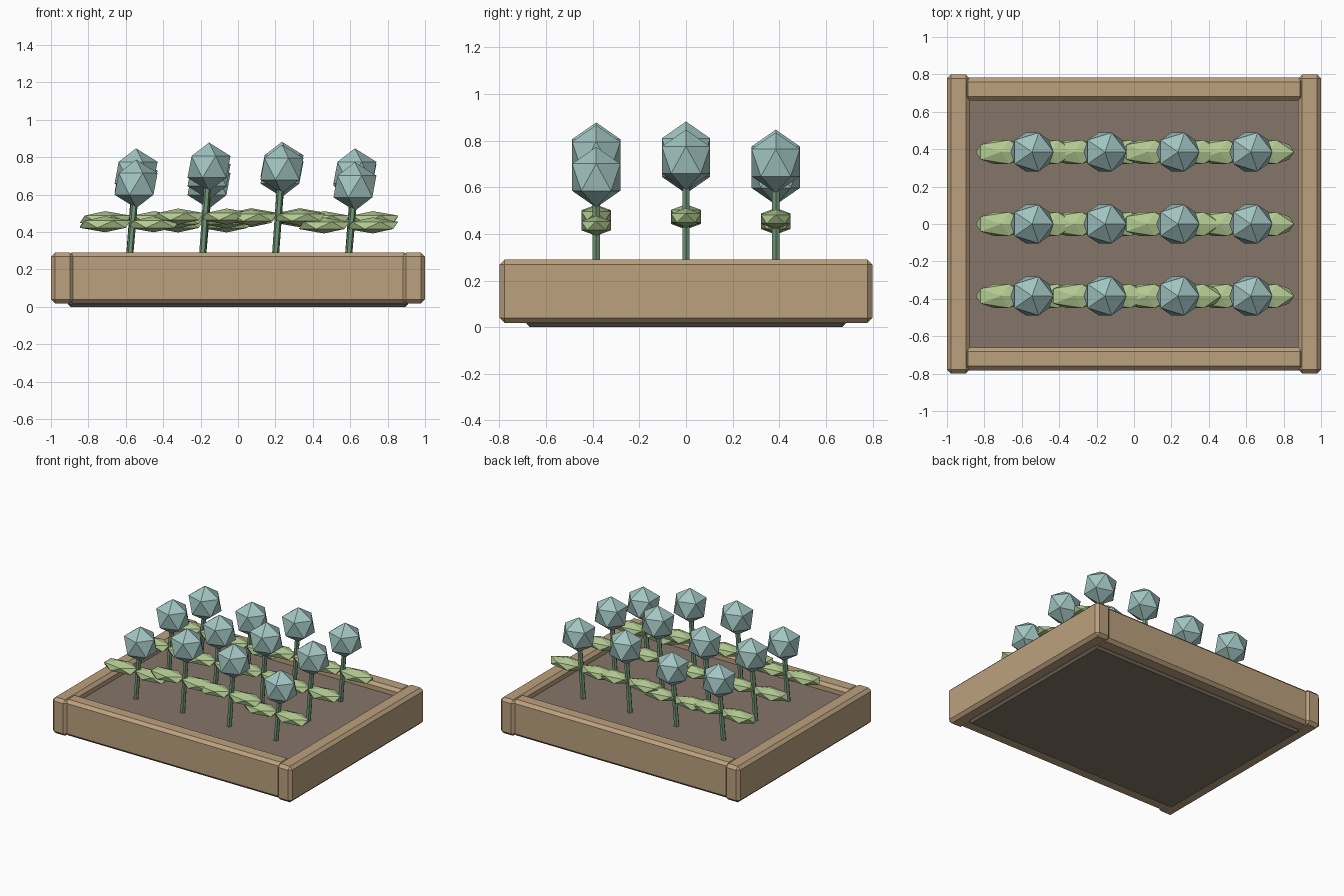
import bpy, bmesh
from mathutils import Matrix, Vector

if "Cube" in bpy.data.objects:
    bpy.data.objects.remove(bpy.data.objects["Cube"])


def material(name, rgb):
    m = bpy.data.materials.new(name)
    m.diffuse_color = (*rgb, 1)
    m.use_nodes = True
    m.node_tree.nodes["Principled BSDF"].inputs["Base Color"].default_value = m.diffuse_color
    return m


WOOD = material("tan wood", (0.50, 0.355, 0.21))
SOIL = material("brown soil", (0.235, 0.178, 0.141))
STEM = material("stem green", (0.17, 0.32, 0.19))
LEAF = material("leaf green", (0.445, 0.591, 0.283))
BLOOM = material("pale teal", (0.36, 0.56, 0.54))


def finish(bm, name, mat):
    mesh = bpy.data.meshes.new(name)
    bm.to_mesh(mesh)
    bm.free()
    mesh.materials.append(mat)
    bpy.context.collection.objects.link(bpy.data.objects.new(name, mesh))


def box(name, lo, hi, bevel, mat):
    lo, hi = Vector(lo), Vector(hi)
    bm = bmesh.new()
    bmesh.ops.create_cube(bm, size=1, matrix=Matrix.LocRotScale(
        (lo + hi) / 2, None, hi - lo))
    bmesh.ops.bevel(bm, geom=bm.edges[:], offset=bevel, segments=1,
                    affect='EDGES')
    finish(bm, name, mat)


def ball(name, loc, scale, mat):
    bm = bmesh.new()
    bmesh.ops.create_icosphere(bm, subdivisions=1, radius=1,
                               matrix=Matrix.LocRotScale(loc, None, Vector(scale)))
    finish(bm, name, mat)


def rod(name, a, b, radius, mat):
    a, b = Vector(a), Vector(b)
    turn = Matrix.Rotation(0, 4, 'Z')
    d = b - a
    turn = d.to_track_quat('Z', 'Y').to_matrix().to_4x4()
    bm = bmesh.new()
    bmesh.ops.create_cone(bm, cap_ends=True, segments=6, radius1=radius,
                          radius2=radius, depth=d.length,
                          matrix=Matrix.Translation((a + b) / 2) @ turn)
    finish(bm, name, mat)


# Planter frame and soil
box("left_board", (-1, -0.8, 0.018), (-0.877, 0.8, 0.29), 0.022, WOOD)
box("right_board", (0.877, -0.8, 0.018), (1, 0.8, 0.29), 0.022, WOOD)
box("front_board", (-0.91, -0.782, 0.018), (0.91, -0.66, 0.29), 0.022, WOOD)
box("back_board", (-0.91, 0.66, 0.018), (0.91, 0.782, 0.29), 0.022, WOOD)
box("soil", (-0.91, -0.684, 0), (0.91, 0.684, 0.235), 0.015, SOIL)

# Bloom centre heights, one row each from front to back
rows = [(0.657, 0.748, 0.737, 0.643),
        (0.717, 0.703, 0.752, 0.717),
        (0.670, 0.655, 0.717, 0.705)]

# Plants: leaning stem, two leaves, one bloom
for r, heights in enumerate(rows):
    y = (r - 1) * 0.385
    for c, h in enumerate(heights):
        x = (c - 1.5) * 0.39
        tag = f"{r + 1}_{c + 1}"
        rod("stem_" + tag, (x, y, 0.2), (x + 0.036, y, h - 0.04), 0.0185, STEM)
        leaf_z = 0.435 + 0.45 * (h - 0.643)
        for side, sx in (("left", -1), ("right", 1)):
            ball(f"{side}_leaf_{tag}", (x + 0.005 + sx * 0.13, y, leaf_z),
                 (0.152, 0.075, 0.043), LEAF)
        ball("bloom_" + tag, (x + 0.04, y, h), (0.1285, 0.1215, 0.13), BLOOM)
